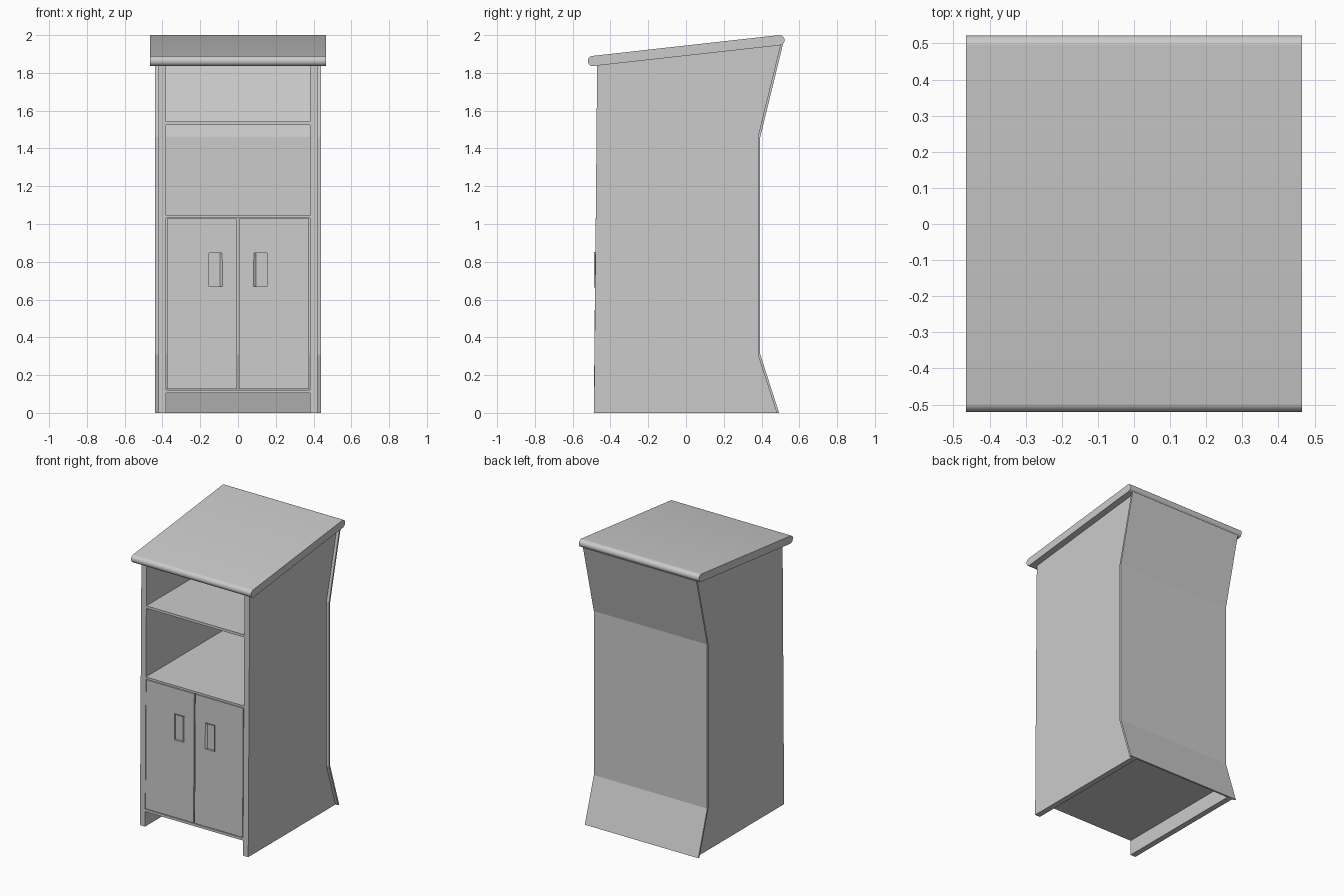
import bpy, bmesh, math

cube = bpy.data.objects.get("Cube")
if cube:
    bpy.data.objects.remove(cube, do_unlink=True)

grey = bpy.data.materials.new("plain grey")
grey.use_nodes = True
COLOUR = (0.6, 0.6, 0.6, 1)
grey.diffuse_color = COLOUR
grey.node_tree.nodes["Principled BSDF"].inputs["Base Color"].default_value = COLOUR


def extrude(name, points, offset, place):
    """Solid made by sweeping a flat outline; place maps (a, b, t) to x, y, z."""
    bm = bmesh.new()
    low, high = ([bm.verts.new(place(a, b, t)) for a, b in points] for t in offset)
    bm.faces.new(low)
    bm.faces.new(high)
    n = len(points)
    for i in range(n):
        j = (i + 1) % n
        bm.faces.new((low[i], low[j], high[j], high[i]))
    bmesh.ops.recalc_face_normals(bm, faces=bm.faces)
    mesh = bpy.data.meshes.new(name)
    bm.to_mesh(mesh)
    bm.free()
    mesh.materials.append(grey)
    obj = bpy.data.objects.new(name, mesh)
    bpy.context.collection.objects.link(obj)
    return obj


def side_profile(name, points, x0, x1):
    return extrude(name, points, (x0, x1), lambda a, b, t: (t, a, b))


def front_y(z):
    """Slightly leaning front plane."""
    return -0.487 + 0.009 * z


def back_y(z):
    """Inner face of the bent back panel."""
    if z < 0.31:
        return 0.38 + 0.1 * (0.31 - z) / 0.31
    return 0.38 + 0.12 * max(0, z - 1.46) / 0.49


def roof_z(y):
    """Underside of the sloping top."""
    return 1.839 + 0.111 * (y + 0.47)


# Sides and back
bends = [(back_y(z), z) for z in (0, 0.31, 1.46, 1.95)]
side = [(front_y(0), 0)] + bends + [(front_y(1.84), 1.842)]
for name, s in (("left_side", 1), ("right_side", -1)):
    side_profile(name, side, *sorted((s * 0.38, s * 0.42)))
outer = [(y + 0.013, z) for y, z in bends]
side_profile("back_panel", bends + outer[::-1], -0.44, 0.44)

# Sloping top with rounded front and back edges
R = 0.027
tilt = math.atan(0.111)
top = []
for cy, cz, start in ((-0.493, 1.863, 90), (0.495, 1.973, 270)):
    for i in range(17):
        a = math.radians(start + 180 * i / 16) + tilt
        top.append((cy + R * math.cos(a), cz + R * math.sin(a)))
slab = side_profile("sloping_top", top, -0.465, 0.465)
bpy.context.view_layer.objects.active = slab
slab.select_set(True)
bpy.ops.object.shade_smooth_by_angle(angle=math.radians(30))
slab.select_set(False)

# Shelves and floor
for name, z0, z1 in (("floor_board", 0.105, 0.122), ("middle_shelf", 1.032, 1.046),
                     ("upper_shelf", 1.525, 1.543)):
    board = [(front_y(z0), z0), (back_y(z0), z0), (back_y(z1), z1), (front_y(z1), z1)]
    side_profile(name, board, -0.38, 0.38)

# Doors with scooped pulls and raised C-shaped rims
Z0, Z1 = 0.665, 0.852
for name, s in (("left", 1), ("right", -1)):
    door_edge = [(front_y(0.127) - 0.001, 0.127), (front_y(1.028) - 0.001, 1.028),
                 (front_y(1.028) + 0.02, 1.028), (front_y(0.127) + 0.02, 0.127)]
    door = side_profile(name + "_door", door_edge, *sorted((s * 0.004, s * 0.376)))
    face = front_y(0.76)
    scoop = [(s * 0.08, face - 0.003), (s * 0.095, face + 0.008),
             (s * 0.155, face + 0.008), (s * 0.155, face - 0.02), (s * 0.08, face - 0.02)]
    cutter = extrude(name + "_scoop_cutter", scoop, (Z0 + 0.004, Z1 - 0.004),
                     lambda a, b, t: (a, b, t))
    cutter.hide_render = True
    cutter.hide_set(True)
    cut = door.modifiers.new("scoop", "BOOLEAN")
    cut.object = cutter
    cut.solver = "EXACT"
    rim = [(0.08, Z0), (0.158, Z0), (0.158, Z1), (0.08, Z1),
           (0.08, Z1 - 0.005), (0.153, Z1 - 0.005), (0.153, Z0 + 0.005), (0.08, Z0 + 0.005)]
    extrude(name + "_handle_rim", [(s * x, z) for x, z in rim], (face - 0.006, face + 0.008),
            lambda a, b, t: (a, t, b))
